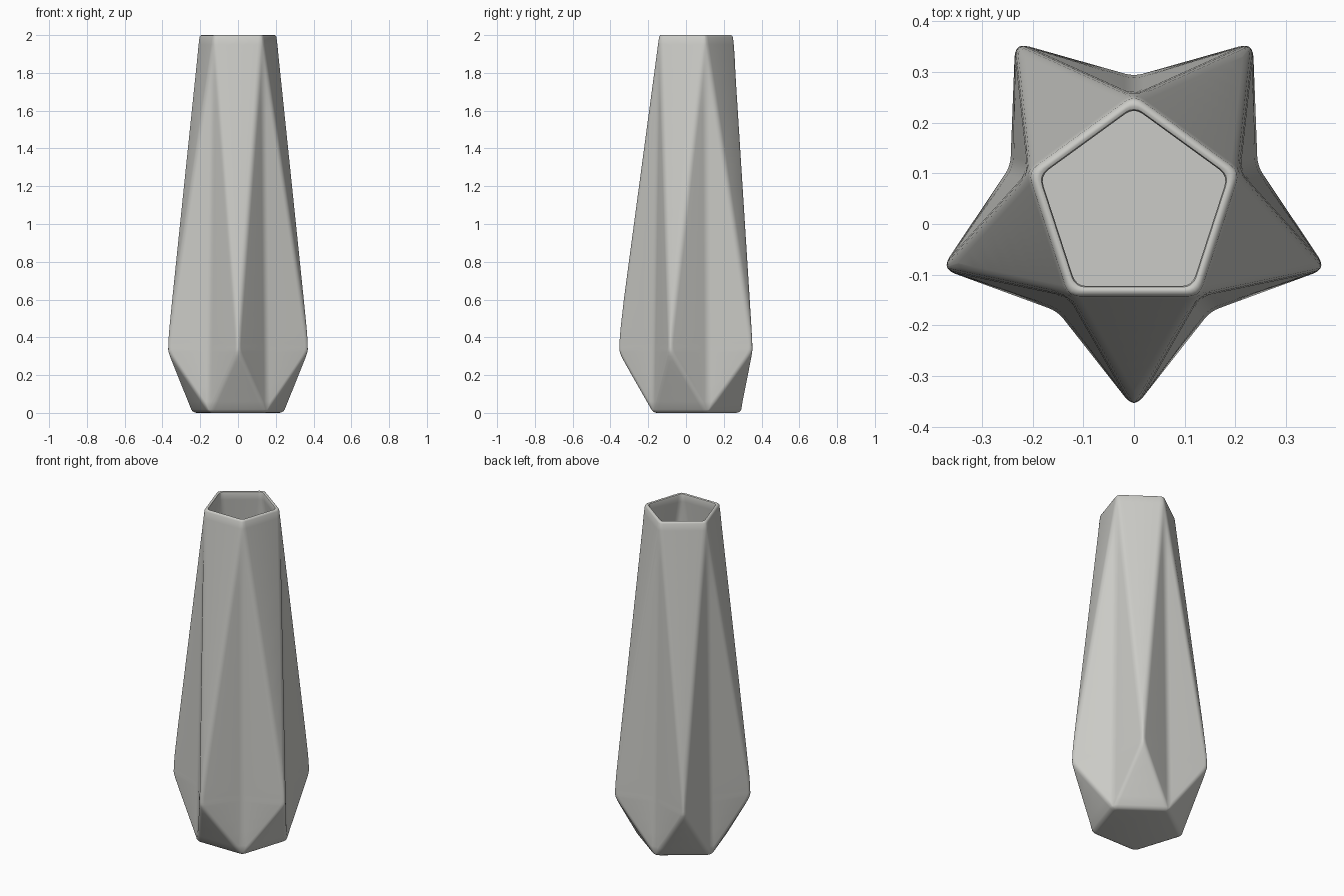
import bpy, bmesh
from math import sin, cos, radians, sqrt
from mathutils import Vector

cube = bpy.data.objects.get("Cube")
if cube:
    bpy.data.objects.remove(cube, do_unlink=True)

CENTRE = Vector((0, 0.035))
TOP_R, BASE_R, TIP_R = 0.218, 0.257, 0.40   # rim, foot and star point radii
HEIGHT, TIP_Z = 2.0, 0.335
ROUND = 0.02                                # corner softening
WALL = 0.02


def polar(radius, degrees):
    a = radians(degrees)
    return Vector((cos(a), sin(a))) * radius


def star_section(z, inset):
    """Sharp outline at one height: valley, then both ends of the point facet."""
    rise, fall = z / TIP_Z, (HEIGHT - z) / (HEIGHT - TIP_Z)
    reach = max(0, (rise + fall - sqrt((rise - fall) ** 2 + 0.08 ** 2)) / 2)
    end_r = (TOP_R if z > TIP_Z else BASE_R) - inset * 1.24
    valley_r = BASE_R + (TOP_R - BASE_R) * z / HEIGHT - inset * 1.24
    tip_r = TIP_R - inset * 1.7
    points = []
    for i in range(5):
        angle = 90 + 72 * i
        tip = polar(tip_r, angle + 36)
        points.append(polar(valley_r, angle))
        points.append(polar(end_r, angle).lerp(tip, reach))
        points.append(polar(end_r, angle + 72).lerp(tip, reach))
    return points


def soften(points):
    """Round the outline by averaging along its length, denser at corners."""
    n = len(points)
    lengths = [(points[(i + 1) % n] - points[i]).length for i in range(n)]
    total = sum(lengths)

    def at(s):
        s %= total
        for i, length in enumerate(lengths):
            if s <= length and length > 0:
                return points[i].lerp(points[(i + 1) % n], s / length)
            s -= length
        return points[0]

    ring, start = [], 0
    for length in lengths:
        w = min(ROUND, length * 0.49)
        for s in (0, w / 2, w, length - w, length - w / 2):
            samples = [at(start + s + ROUND * k / 6) for k in range(-6, 7)]
            ring.append(sum(samples, Vector((0, 0))) / len(samples))
        start += length
    return ring


# Wall profile: rounded foot, outside, rounded rim, inside, floor
body = [0.06, 0.14, 0.22, 0.27, 0.3, 0.32, 0.335, 0.35, 0.37, 0.4, 0.45,
        0.6, 0.8, 1.0, 1.2, 1.4, 1.6, 1.75, 1.87, 1.95]
profile = [(0, 0.018), (0.002, 0.01), (0.008, 0.003), (0.018, 0)]
profile += [(z, 0) for z in body]
profile += [(1.99, 0), (1.997, 0.003), (2.0, 0.008), (2.0, 0.012),
            (1.997, 0.017), (1.99, WALL)]
profile += [(z, WALL) for z in reversed(body)] + [(WALL, WALL)]

bm = bmesh.new()
rings = []
for z, inset in profile:
    outline = soften(star_section(z, inset))
    rings.append([bm.verts.new((*(p + CENTRE), z)) for p in outline])
for low, high in zip(rings, rings[1:]):
    for i in range(len(low)):
        j = (i + 1) % len(low)
        bm.faces.new((low[i], low[j], high[j], high[i]))
bm.faces.new(reversed(rings[0]))
bm.faces.new(rings[-1])
bmesh.ops.remove_doubles(bm, verts=bm.verts, dist=0.0002)
bmesh.ops.recalc_face_normals(bm, faces=bm.faces)

mesh = bpy.data.meshes.new("faceted_vase")
bm.to_mesh(mesh)
bm.free()
vase = bpy.data.objects.new("faceted_vase", mesh)
bpy.context.collection.objects.link(vase)

# Pale stone grey
grey = bpy.data.materials.new("pale_grey")
grey.use_nodes = True
colour = (0.6, 0.6, 0.57, 1)
grey.diffuse_color = colour
grey.node_tree.nodes["Principled BSDF"].inputs["Base Color"].default_value = colour
mesh.materials.append(grey)

bpy.ops.object.select_all(action='DESELECT')
vase.select_set(True)
bpy.context.view_layer.objects.active = vase
bpy.ops.object.shade_smooth_by_angle(angle=radians(40))
